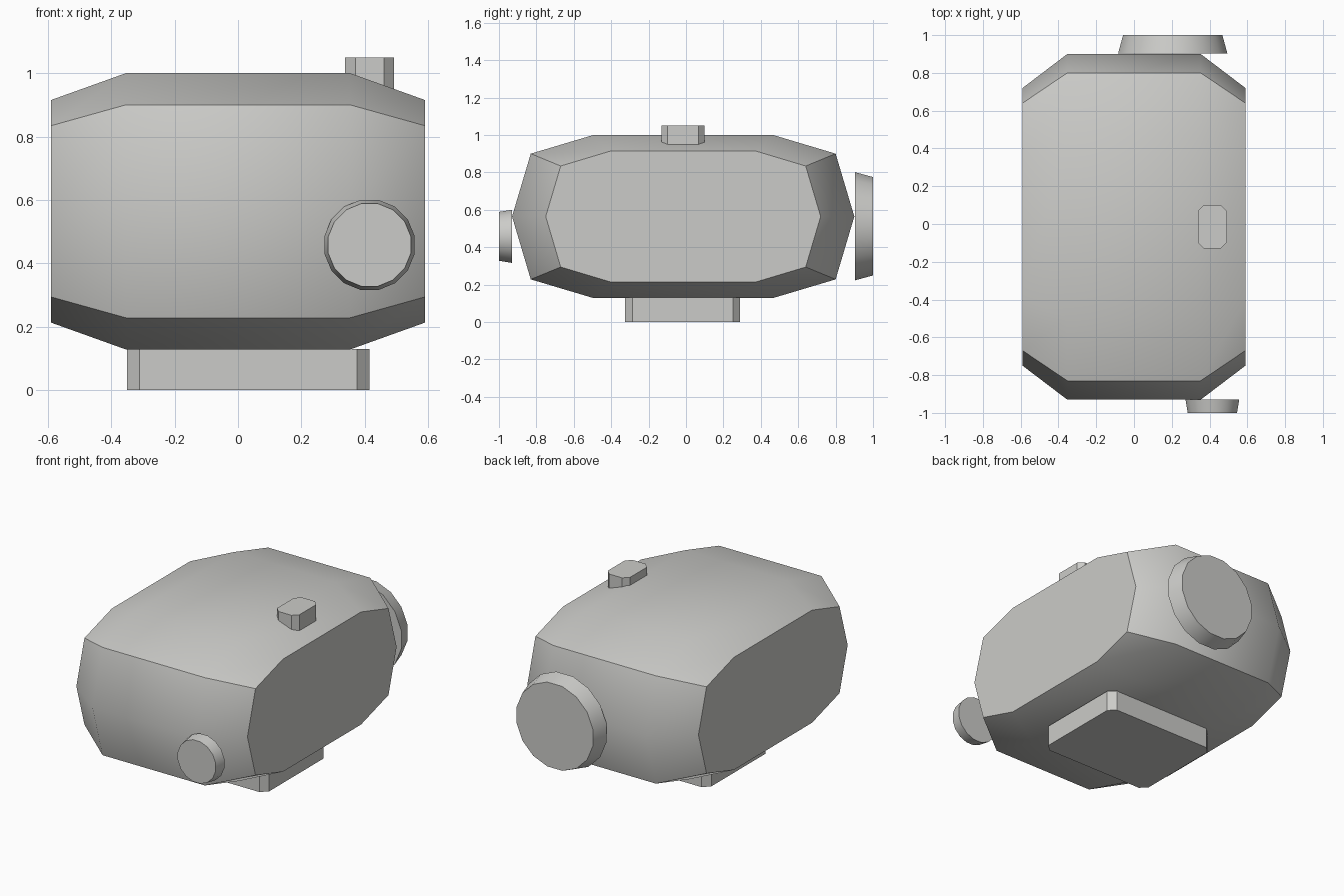
import bpy, bmesh, math

if "Cube" in bpy.data.objects:
    bpy.data.objects.remove(bpy.data.objects["Cube"])

grey = bpy.data.materials.new("light_grey")
grey.diffuse_color = (0.6, 0.6, 0.58, 1)
grey.use_nodes = True
grey.node_tree.nodes["Principled BSDF"].inputs["Base Color"].default_value = grey.diffuse_color


def loft(name, sections, smooth=True):
    """Skin a closed solid through matching rings of points."""
    bm = bmesh.new()
    rings = [[bm.verts.new(p) for p in s] for s in sections]
    n = len(rings[0])
    for a, b in zip(rings, rings[1:]):
        for i in range(n):
            j = (i + 1) % n
            bm.faces.new((a[i], a[j], b[j], b[i]))
    bm.faces.new(rings[0])
    bm.faces.new(rings[-1])
    bmesh.ops.recalc_face_normals(bm, faces=bm.faces)
    mesh = bpy.data.meshes.new(name)
    bm.to_mesh(mesh)
    bm.free()
    mesh.materials.append(grey)
    obj = bpy.data.objects.new(name, mesh)
    bpy.context.collection.objects.link(obj)
    if smooth:
        bpy.ops.object.select_all(action='DESELECT')
        obj.select_set(True)
        bpy.context.view_layer.objects.active = obj
        bpy.ops.object.shade_smooth_by_angle(angle=math.radians(42))
    return obj


def mirror_quarter(points, cy, cz):
    """Ring from three points of one quarter, mirrored about (cy, cz)."""
    p = points + [(a, -b) for a, b in reversed(points[1:])]
    p += [(-a, b) for a, b in reversed(p)]
    return [(cy + a, cz + b) for a, b in p]


def body_ring(x, quarter):
    return [(x, y, z) for y, z in mirror_quarter(quarter, -0.015, 0.564)]


def chamfered_block(name, x0, x1, y0, y1, z0, z1, c):
    ring = [(x0 + c, y0), (x1 - c, y0), (x1, y0 + c), (x1, y1 - c),
            (x1 - c, y1), (x0 + c, y1), (x0, y1 - c), (x0, y0 + c)]
    return loft(name, [[(x, y, z) for x, y in ring] for z in (z0, z1)], False)


def tapered_disc(name, cx, cz, y_in, r_in, y_out, r_out, sides):
    def ring(y, r):
        angles = [math.tau * (i + 0.5) / sides for i in range(sides)]
        return [(cx + r * math.cos(a), y, cz + r * math.sin(a)) for a in angles]
    return loft(name, [ring(y_in, r_in), ring(y_out, r_out)])


# Faceted body: wide middle with shrunken end faces
wide = [(0.48, 0.436), (0.815, 0.336), (0.915, 0.0)]
wide = [wide[0], wide[1], wide[2], (0.815, -0.336), (0.48, -0.436)]
end = [(0.385, 0.351), (0.655, 0.27), (0.735, 0.0), (0.655, -0.27), (0.385, -0.351)]


def full_ring(x, half):
    ring = half + [(-a, -b) for a, b in half]
    return [(x, a - 0.015, b + 0.564) for a, b in ring]


loft("body", [full_ring(-0.59, end), full_ring(-0.353, wide),
              full_ring(0.353, wide), full_ring(0.59, end)])

# Foot plate and top button
chamfered_block("foot_plate", -0.35, 0.415, -0.325, 0.29, 0.0, 0.13, 0.04)
chamfered_block("top_button", 0.338, 0.492, -0.13, 0.1, 0.95, 1.05, 0.032)

# Round lenses on the front and back
tapered_disc("front_lens", 0.415, 0.458, -0.93, 0.145, -1.0, 0.133, 16)
tapered_disc("back_lens", 0.205, 0.512, 0.903, 0.295, 1.0, 0.268, 16)
